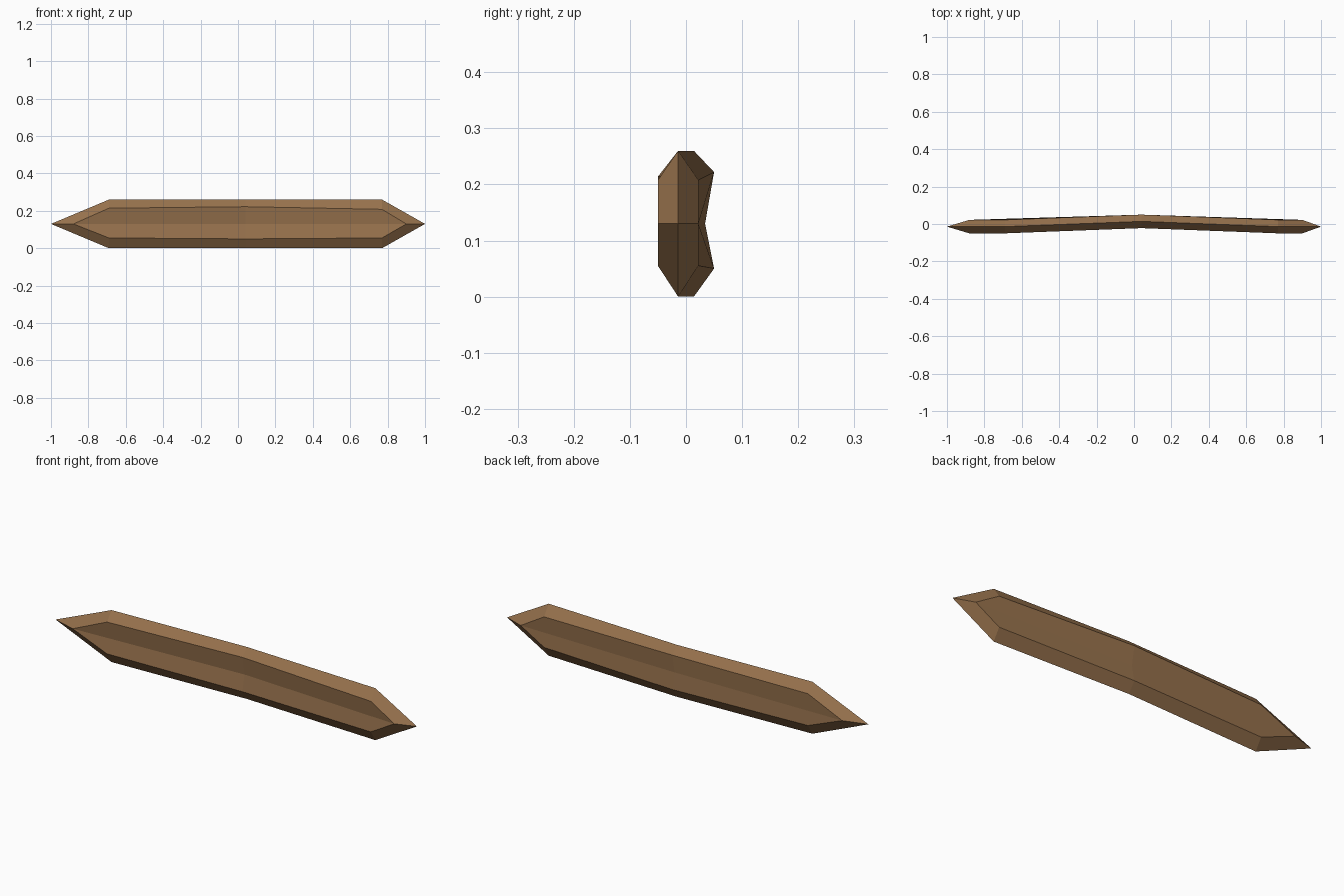
import bpy, bmesh

cube = bpy.data.objects.get("Cube")
if cube:
    bpy.data.objects.remove(cube, do_unlink=True)

# Wood colour
wood = bpy.data.materials.new("brown_wood")
wood.use_nodes = True
colour = (0.31, 0.168, 0.074, 1)
wood.diffuse_color = colour
bsdf = next(n for n in wood.node_tree.nodes if n.type == 'BSDF_PRINCIPLED')
bsdf.inputs["Base Color"].default_value = colour
bsdf.inputs["Roughness"].default_value = 0.9

MID_Z = 0.13      # height of the long centre line
RIM = 0.036       # half thickness at the inner rim
GROOVE = 0.02     # half thickness at the groove in the middle
BEND = 0.014      # how far the middle bows back and the ends forward

bm = bmesh.new()


def station(x, y, rim_top, rim_low):
    """Outer edge and inner rim points of one cross-section, keyed by half."""
    pts = {}
    for up, rim_z in ((1, rim_top), (-1, rim_low)):
        pts["edge", up] = bm.verts.new((x, y, MID_Z + up * MID_Z))
        for side in (-1, 1):
            pts["rim", up, side] = bm.verts.new((x, y + side * RIM, rim_z))
    return pts


# Bowed middle section with a groove on the front and the back
middle = station(0.04, BEND, 0.222, 0.05)
groove = {s: bm.verts.new((0.04, BEND + s * GROOVE, MID_Z)) for s in (-1, 1)}

# Each half runs from the middle to a shoulder, then closes in a point
for shoulder_x, inner_x, tip_x, rim_top in ((-0.69, -0.88, -1, 0.214), (0.77, 0.9, 1, 0.208)):
    end = station(shoulder_x, -BEND, rim_top, 0.055)
    tip = bm.verts.new((tip_x, -BEND, MID_Z))
    for side in (-1, 1):
        inner_tip = bm.verts.new((inner_x, -BEND + side * RIM, MID_Z))
        for up in (-1, 1):
            edge, rim = ("edge", up), ("rim", up, side)
            # Long bevel, end bevel and grooved panel
            bm.faces.new((middle[edge], end[edge], end[rim], middle[rim]))
            bm.faces.new((end[edge], tip, inner_tip, end[rim]))
            bm.faces.new((middle[rim], end[rim], inner_tip, groove[side]))

bmesh.ops.recalc_face_normals(bm, faces=bm.faces)
mesh = bpy.data.meshes.new("carved_plank")
bm.to_mesh(mesh)
bm.free()
mesh.materials.append(wood)
plank = bpy.data.objects.new("carved_plank", mesh)
bpy.context.collection.objects.link(plank)
